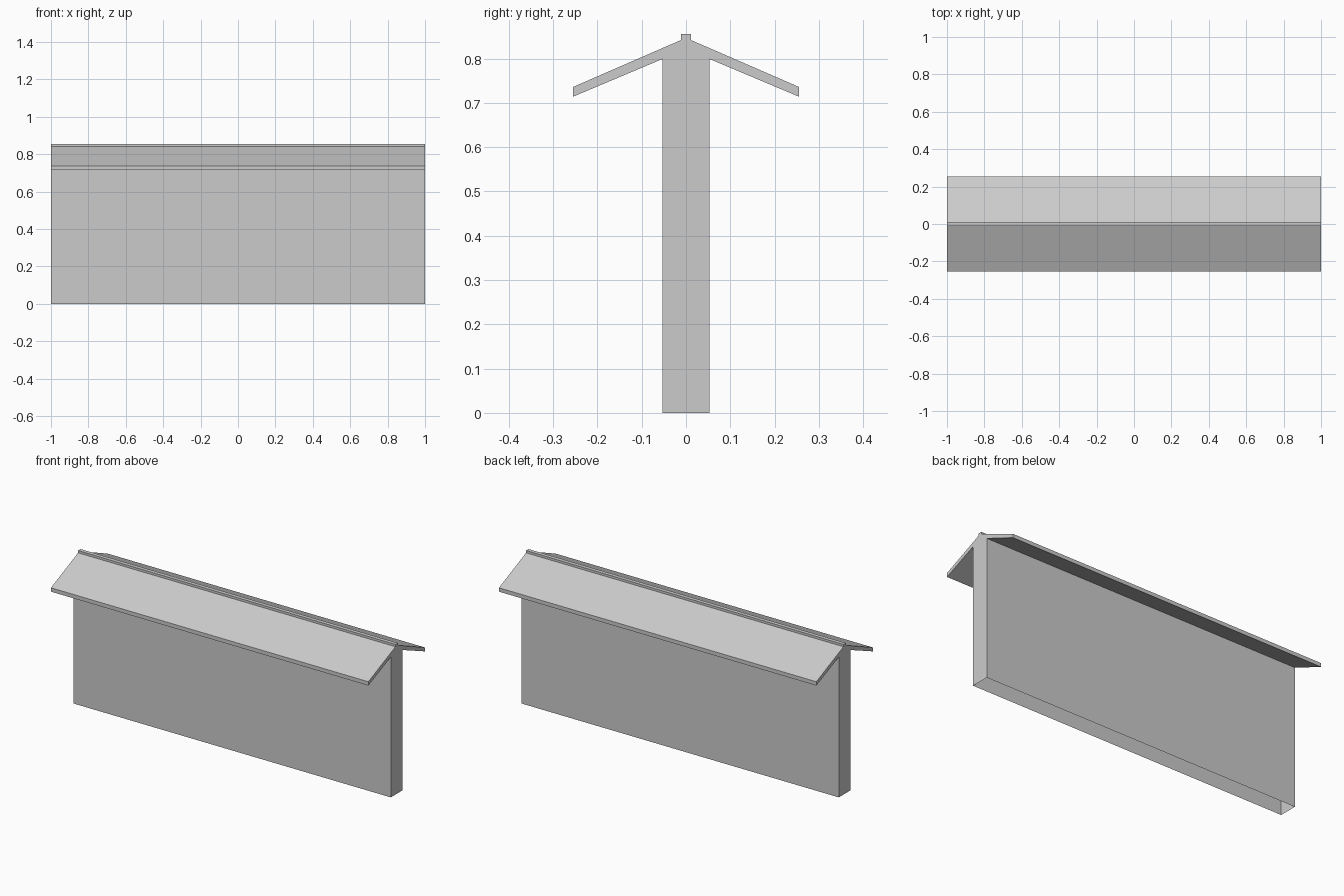
import bpy
import bmesh

cube = bpy.data.objects.get("Cube")
if cube:
    bpy.data.objects.remove(cube, do_unlink=True)

HALF_LENGTH = 1.0

# Plain grey for the whole wall
grey = bpy.data.materials.new("light_grey")
grey.use_nodes = True
colour = (0.6, 0.6, 0.6, 1)
grey.diffuse_color = colour
grey.node_tree.nodes["Principled BSDF"].inputs["Base Color"].default_value = colour

# Half of the cross-section (y, z): wall foot, eave, roof slope, ridge
half = [(0.053, 0.0), (0.053, 0.799), (0.255, 0.714),
        (0.255, 0.736), (0.011, 0.842), (0.011, 0.855)]
profile = half + [(-y, z) for y, z in reversed(half)]


def extrude_profile(name, points, half_length, material):
    """Run a y-z outline along x, closed at both ends and open underneath."""
    bm = bmesh.new()
    end = bm.faces.new([bm.verts.new((-half_length, y, z)) for y, z in points])
    result = bmesh.ops.extrude_face_region(bm, geom=[end], use_keep_orig=True)
    moved = [g for g in result["geom"] if isinstance(g, bmesh.types.BMVert)]
    bmesh.ops.translate(bm, verts=moved, vec=(2 * half_length, 0, 0))
    bmesh.ops.recalc_face_normals(bm, faces=bm.faces)
    foot = [f for f in bm.faces if all(v.co.z < 0.001 for v in f.verts)]
    bmesh.ops.delete(bm, geom=foot, context='FACES_ONLY')
    mesh = bpy.data.meshes.new(name)
    bm.to_mesh(mesh)
    bm.free()
    mesh.materials.append(material)
    obj = bpy.data.objects.new(name, mesh)
    bpy.context.collection.objects.link(obj)
    return obj


# Wall, sloping roof and ridge share one continuous shell
extrude_profile("roofed_wall", profile, HALF_LENGTH, grey)
